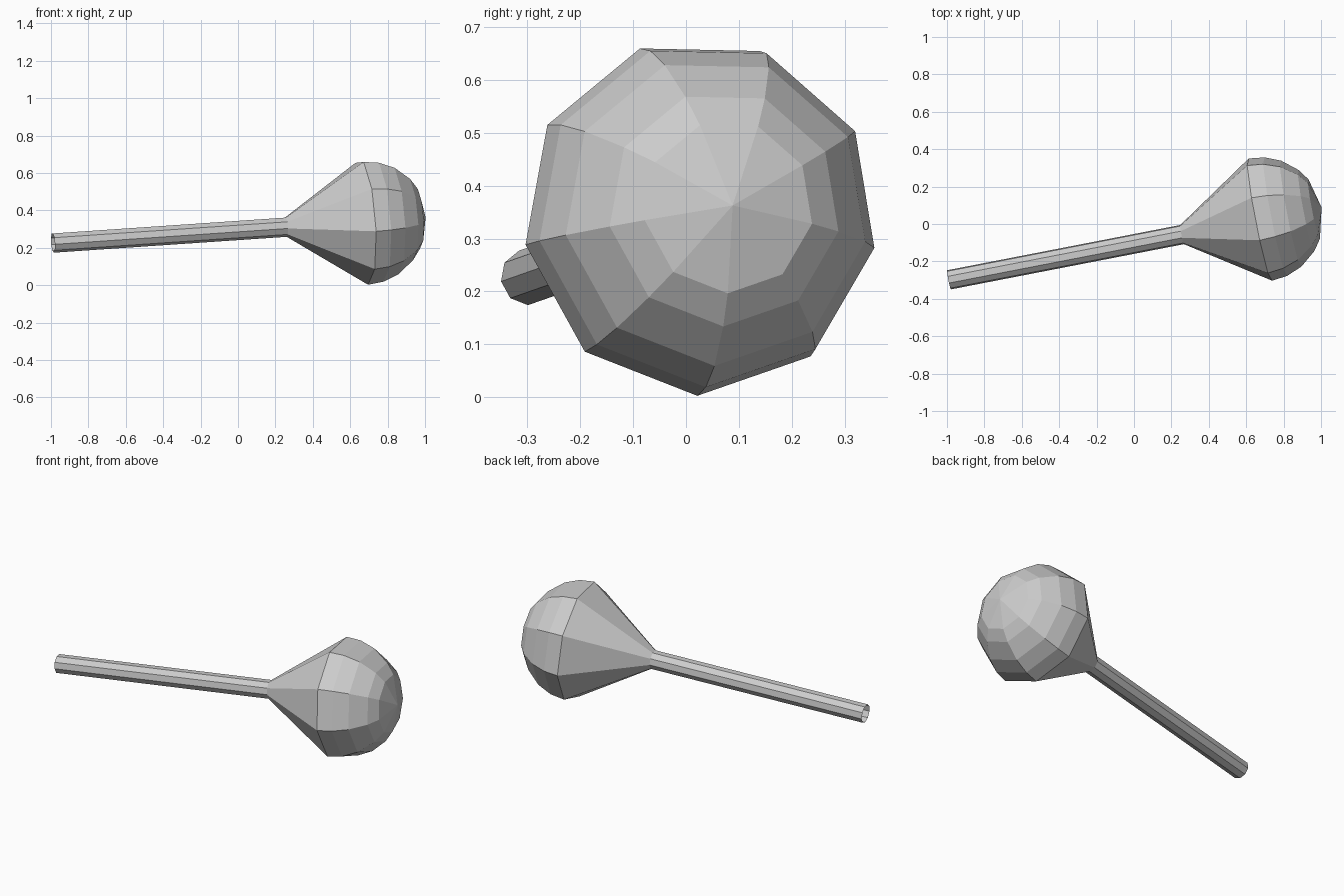
import bpy, bmesh, math
from mathutils import Vector

if "Cube" in bpy.data.objects:
    bpy.data.objects.remove(bpy.data.objects["Cube"])

SIDES = 9
PHASE = math.radians(-1.2)
R = 0.338                                   # radius of the domed head
CENTRE = Vector((0.672, 0.024, 0.34))       # centre of the widest ring
AXIS = Vector((0.9795, 0.19, 0.0666)).normalized()
DOWN = (Vector((0, 0, -1)) - AXIS * AXIS.dot(Vector((0, 0, -1)))).normalized()
SIDE = AXIS.cross(DOWN)


def lathe(name, profile):
    """Revolve (distance along axis, radius) pairs; radius 0 makes a tip."""
    bm = bmesh.new()
    rings = []
    for t, r in profile:
        c = CENTRE + AXIS * t
        if r == 0:
            rings.append([bm.verts.new(c)] * SIDES)
            continue
        ring = []
        for i in range(SIDES):
            a = PHASE + math.tau * i / SIDES
            ring.append(bm.verts.new(c + (DOWN * math.cos(a) + SIDE * math.sin(a)) * r))
        rings.append(ring)
    for a, b in zip(rings, rings[1:]):
        for i in range(SIDES):
            j = (i + 1) % SIDES
            corners = [a[i], a[j], b[j], b[i]]
            bm.faces.new(list(dict.fromkeys(corners)))
    bmesh.ops.recalc_face_normals(bm, faces=bm.faces)
    mesh = bpy.data.meshes.new(name)
    bm.to_mesh(mesh)
    bm.free()
    obj = bpy.data.objects.new(name, mesh)
    bpy.context.collection.objects.link(obj)
    return obj


NECK = (-0.424, 0.053)

# Open-ended straight handle
handle = lathe("handle", [(-1.696, 0.053), NECK])

# Flared neck closed by a faceted hemisphere
dome = [(R * s, R * math.sqrt(1 - s * s)) for s in (0, 0.25, 0.5, 0.75, 0.875, 1)]
head = lathe("head", [NECK] + dome)

# The dome closes outward along the axis
for obj in (handle, head):
    c = obj.data.polygons[0]
    radial = c.center - CENTRE
    radial -= AXIS * radial.dot(AXIS)
    if c.normal.dot(radial) < 0:
        obj.data.flip_normals()
